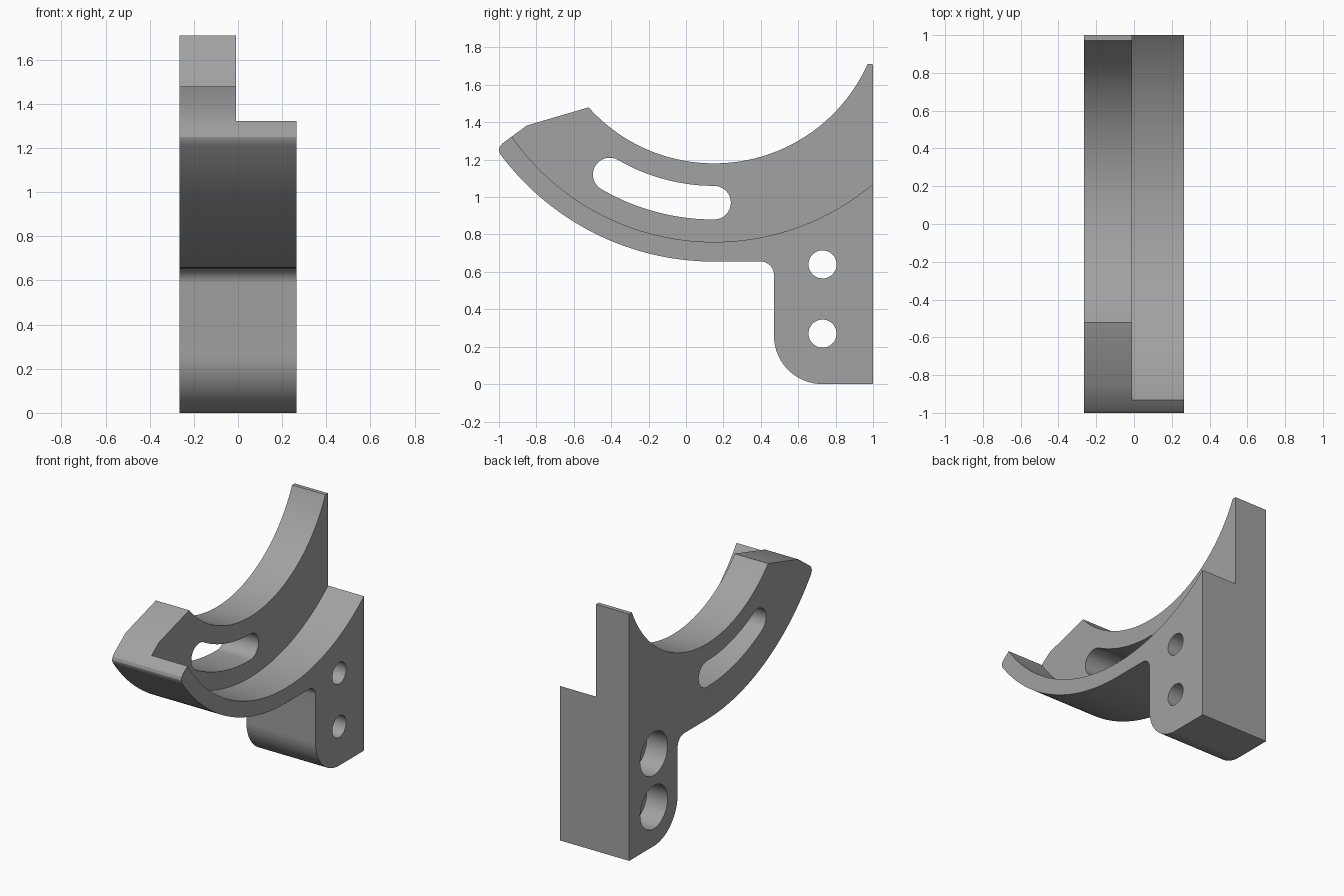
import bpy, bmesh, math

if "Cube" in bpy.data.objects:
    bpy.data.objects.remove(bpy.data.objects["Cube"])

CY, CZ = 0.15, 2.08          # common centre of the curved cradle
X0, XM, X1 = -0.265, -0.01, 0.265

grey = bpy.data.materials.new("plain grey")
grey.diffuse_color = (0.36, 0.36, 0.36, 1)
grey.use_nodes = True
grey.node_tree.nodes["Principled BSDF"].inputs["Base Color"].default_value = grey.diffuse_color


def arc(cy, cz, r, a0, a1, n):
    """Points (y, z) along an arc, angles in degrees."""
    return [(cy + r * math.cos(math.radians(a0 + (a1 - a0) * i / n)),
             cz + r * math.sin(math.radians(a0 + (a1 - a0) * i / n))) for i in range(n + 1)]


def angle(y, z):
    return math.degrees(math.atan2(z - CZ, y - CY))


def prism(name, pts, xa, xb):
    """Extrude a (y, z) outline along x."""
    bm = bmesh.new()
    face = bm.faces.new([bm.verts.new((xa, y, z)) for y, z in pts])
    ext = bmesh.ops.extrude_face_region(bm, geom=[face])
    moved = [v for v in ext["geom"] if isinstance(v, bmesh.types.BMVert)]
    bmesh.ops.translate(bm, verts=moved, vec=(xb - xa, 0, 0))
    bmesh.ops.recalc_face_normals(bm, faces=bm.faces)
    mesh = bpy.data.meshes.new(name)
    bm.to_mesh(mesh)
    bm.free()
    mesh.materials.append(grey)
    ob = bpy.data.objects.new(name, mesh)
    bpy.context.collection.objects.link(ob)
    return ob


# Bracket outline: foot, back edge, cradle arc, angled tip, outer arc, fillet
outline = [(1, 0), (1, 1.71)]
outline += arc(CY, CZ, 0.90, angle(0.972, 1.71), angle(-0.52, 1.48) , 64)
outline += [(-0.85, 1.383), (-0.93, 1.325), (-0.98, 1.288), (-0.995, 1.27), (-1, 1.25)]
outline += arc(CY, CZ, 1.425, angle(-0.995, 1.232), -90, 56)
outline += arc(0.40, 0.585, 0.07, 90, 0, 10)
outline += arc(0.73, 0.26, 0.26, 180, 270, 24)
bracket = prism("bracket", outline, X0, X1)

# Cutters: cradle recess, curved slot, bolt holes with counterbores
cutters = [prism("recess_cutter", arc(CY, CZ, 1.32, 0, 360, 180)[:-1], XM, 0.5)]

a_left, r_mid, r_end = angle(-0.405, 1.125), 1.11, 0.09
ly = CY + r_mid * math.cos(math.radians(a_left))
lz = CZ + r_mid * math.sin(math.radians(a_left))
slot = arc(CY, CZ, r_mid + r_end, a_left, -90, 24)
slot += arc(CY, CZ - r_mid, r_end, -90, 90, 16)[1:]
slot += arc(CY, CZ, r_mid - r_end, -90, a_left, 24)[1:]
slot += arc(ly, lz, r_end, a_left + 180, a_left + 360, 16)[1:-1]
cutters.append(prism("slot_cutter", slot, -0.5, 0.1))

for z in (0.27, 0.64):
    cutters.append(prism("bolt_hole_cutter", arc(0.73, z, 0.075, 0, 360, 40)[:-1], -0.6, 0.6))
    cutters.append(prism("counterbore_cutter", arc(0.73, z, 0.15, 0, 360, 48)[:-1], -0.55, X0 + 0.16))

bpy.context.view_layer.objects.active = bracket
for c in cutters:
    m = bracket.modifiers.new(c.name, "BOOLEAN")
    m.operation, m.solver, m.object = "DIFFERENCE", "EXACT", c
    bpy.ops.object.modifier_apply(modifier=m.name)
    bpy.data.objects.remove(c)

# Smooth curved walls, keep crisp edges
bpy.ops.object.select_all(action="DESELECT")
bracket.select_set(True)
bpy.ops.object.shade_smooth_by_angle(angle=math.radians(25))
